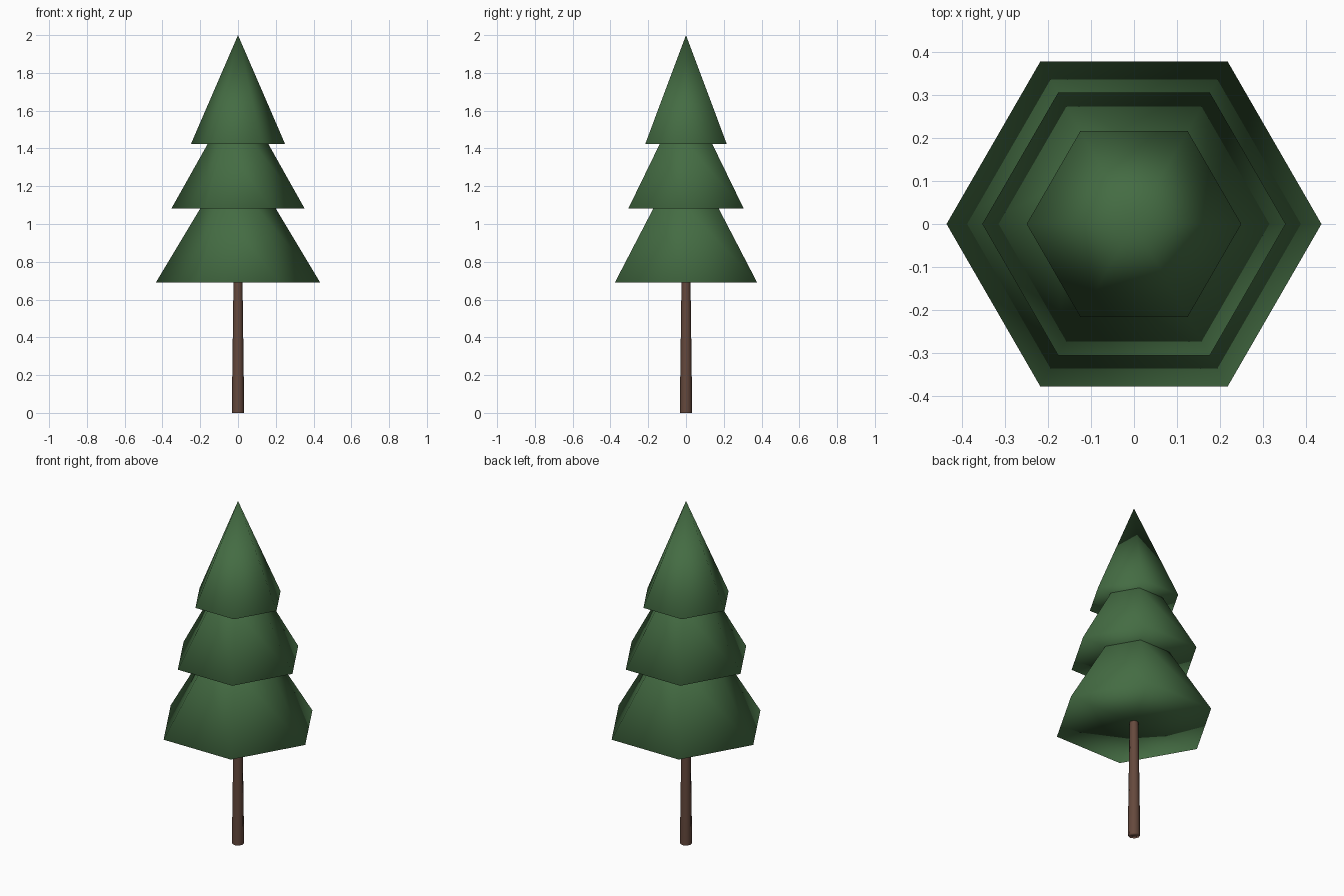
import bpy
import bmesh
import math
from mathutils import Matrix

cube = bpy.data.objects.get("Cube")
if cube:
    bpy.data.objects.remove(cube)


def make_material(name, color):
    mat = bpy.data.materials.new(name)
    mat.use_nodes = True
    mat.diffuse_color = color
    mat.node_tree.nodes["Principled BSDF"].inputs["Base Color"].default_value = color
    return mat


def tapered_part(name, sides, z_low, z_high, r_low, r_high, mat, turn=0.0):
    """Capped frustum (or cone if r_high is 0), smooth over every edge."""
    bm = bmesh.new()
    bmesh.ops.create_cone(
        bm, cap_ends=True, cap_tris=True, segments=sides,
        radius1=r_low, radius2=r_high, depth=z_high - z_low,
        matrix=Matrix.Translation((0, 0, (z_low + z_high) / 2))
        @ Matrix.Rotation(turn, 4, "Z"))
    bmesh.ops.remove_doubles(bm, verts=bm.verts, dist=0.0001)
    bmesh.ops.recalc_face_normals(bm, faces=bm.faces)
    for face in bm.faces:
        face.smooth = True
    mesh = bpy.data.meshes.new(name)
    bm.to_mesh(mesh)
    bm.free()
    mesh.materials.append(mat)
    obj = bpy.data.objects.new(name, mesh)
    bpy.context.collection.objects.link(obj)
    # Area weighting keeps the soft shading even on the long sides
    weighted = obj.modifiers.new("Soft Shading", "WEIGHTED_NORMAL")
    weighted.mode = "FACE_AREA"
    return obj


foliage_green = make_material("foliage_green", (0.058, 0.150, 0.056, 1))
bark_brown = make_material("bark_brown", (0.130, 0.066, 0.046, 1))

# Slim tapering trunk
tapered_part("trunk", 8, 0.0, 0.72, 0.033, 0.0235, bark_brown)

# Three stacked hexagonal tiers, corners pointing left and right
tiers = [
    ("lower_foliage", 0.69, 1.09, 0.435, 0.195),
    ("middle_foliage", 1.083, 1.43, 0.352, 0.157),
    ("top_foliage", 1.424, 2.0, 0.249, 0.0),
]
for name, z_low, z_high, r_low, r_high in tiers:
    tapered_part(name, 6, z_low, z_high, r_low, r_high, foliage_green,
                 turn=math.radians(30))
